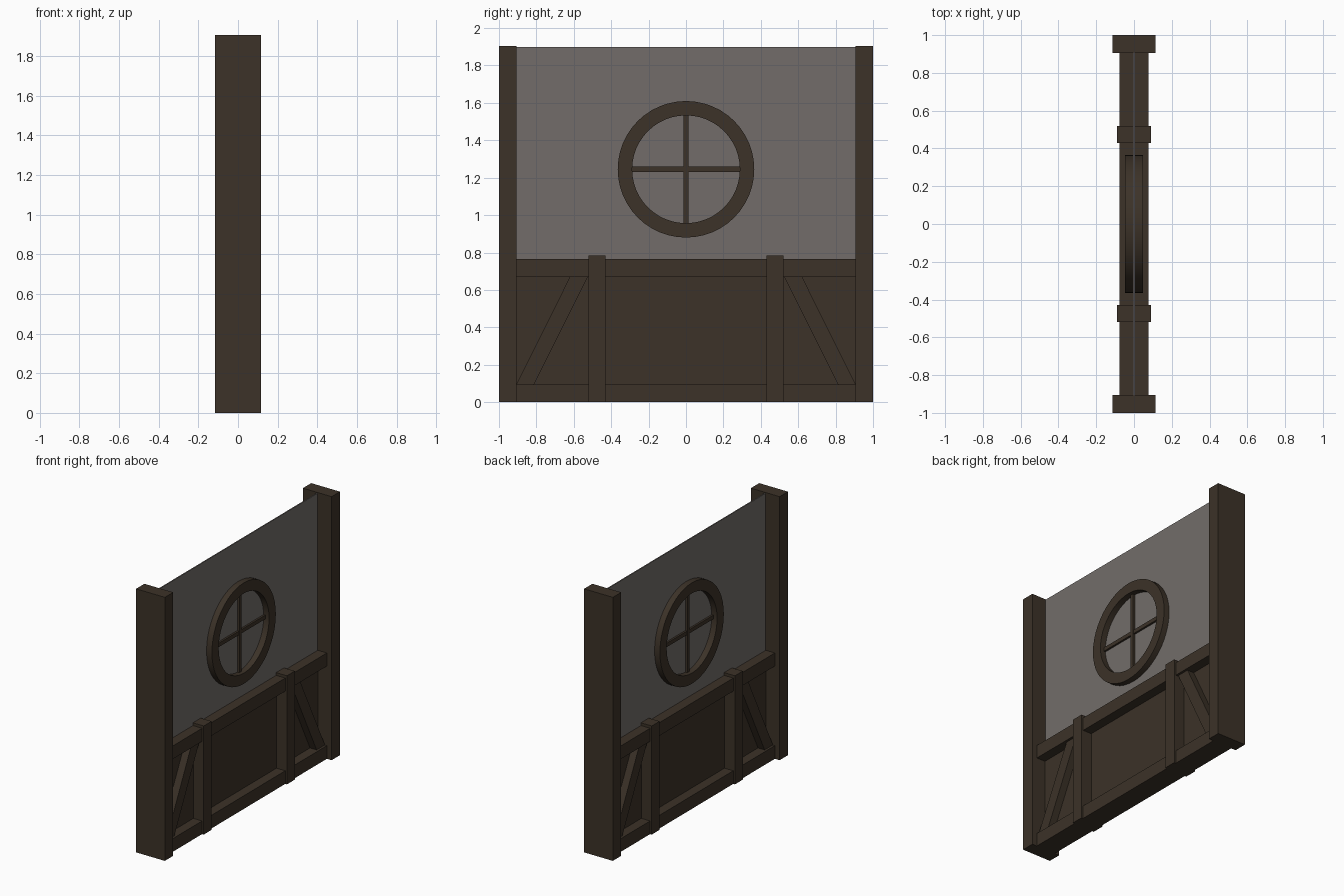
import bpy, bmesh, math

if "Cube" in bpy.data.objects:
    bpy.data.objects.remove(bpy.data.objects["Cube"])


def material(name, rgb):
    m = bpy.data.materials.new(name)
    m.diffuse_color = (*rgb, 1)
    m.use_nodes = True
    m.node_tree.nodes["Principled BSDF"].inputs["Base Color"].default_value = m.diffuse_color
    return m


WOOD = material("dark_wood", (0.045, 0.032, 0.021))
PLASTER = material("grey_plaster", (0.170, 0.152, 0.142))


def finish(name, bm, mat):
    bmesh.ops.recalc_face_normals(bm, faces=bm.faces)
    me = bpy.data.meshes.new(name)
    bm.to_mesh(me)
    bm.free()
    me.materials.append(mat)
    ob = bpy.data.objects.new(name, me)
    bpy.context.collection.objects.link(ob)
    return ob


def slab(name, outline, half, mat=WOOD):
    """Extrude a (y, z) outline symmetrically along x."""
    bm = bmesh.new()
    face = bm.faces.new([bm.verts.new((-half, y, z)) for y, z in outline])
    ext = bmesh.ops.extrude_face_region(bm, geom=[face])
    for v in ext["geom"]:
        if isinstance(v, bmesh.types.BMVert):
            v.co.x = half
    return finish(name, bm, mat)


def box(name, y0, y1, z0, z1, half, mat=WOOD):
    return slab(name, [(y0, z0), (y1, z0), (y1, z1), (y0, z1)], half, mat)


# Wall sheets
box("plaster_panel", -0.95, 0.95, 0.003, 1.9, 0.004, PLASTER)
box("lower_board", -0.94, 0.94, 0.01, 0.74, 0.007)

# Horizontal rails
box("bottom_rail", -0.92, 0.92, 0.0, 0.095, 0.077)
box("top_rail", -0.92, 0.92, 0.67, 0.765, 0.077)

# Posts, studs and diagonal braces on both sides
for s, side in ((-1, "left"), (1, "right")):
    box("post_" + side, s * 0.905, s * 1.0, 0.0, 1.905, 0.115)
    box("stud_" + side, s * 0.43, s * 0.52, 0.0, 0.785, 0.09)
    slab("brace_" + side, [(s * 0.91, 0.09), (s * 0.815, 0.09),
                           (s * 0.523, 0.675), (s * 0.618, 0.675)], 0.06)

# Round window frame: rectangular section swept around x
CZ, SEG = 1.245, 48
bm = bmesh.new()
section = [(-0.047, 0.288), (0.047, 0.288), (0.047, 0.365), (-0.047, 0.365)]
rings = []
for i in range(SEG):
    a = 2 * math.pi * i / SEG
    rings.append([bm.verts.new((x, r * math.cos(a), CZ + r * math.sin(a)))
                  for x, r in section])
for i in range(SEG):
    p, q = rings[i], rings[(i + 1) % SEG]
    for j in range(4):
        k = (j + 1) % 4
        bm.faces.new((p[j], p[k], q[k], q[j]))
frame = finish("window_frame", bm, WOOD)
bpy.context.view_layer.objects.active = frame
frame.select_set(True)
bpy.ops.object.shade_smooth_by_angle(angle=math.radians(35))

# Window glazing bars
box("vertical_bar", -0.014, 0.014, CZ - 0.3, CZ + 0.3, 0.02)
box("horizontal_bar", -0.3, 0.3, CZ - 0.014, CZ + 0.014, 0.018)
